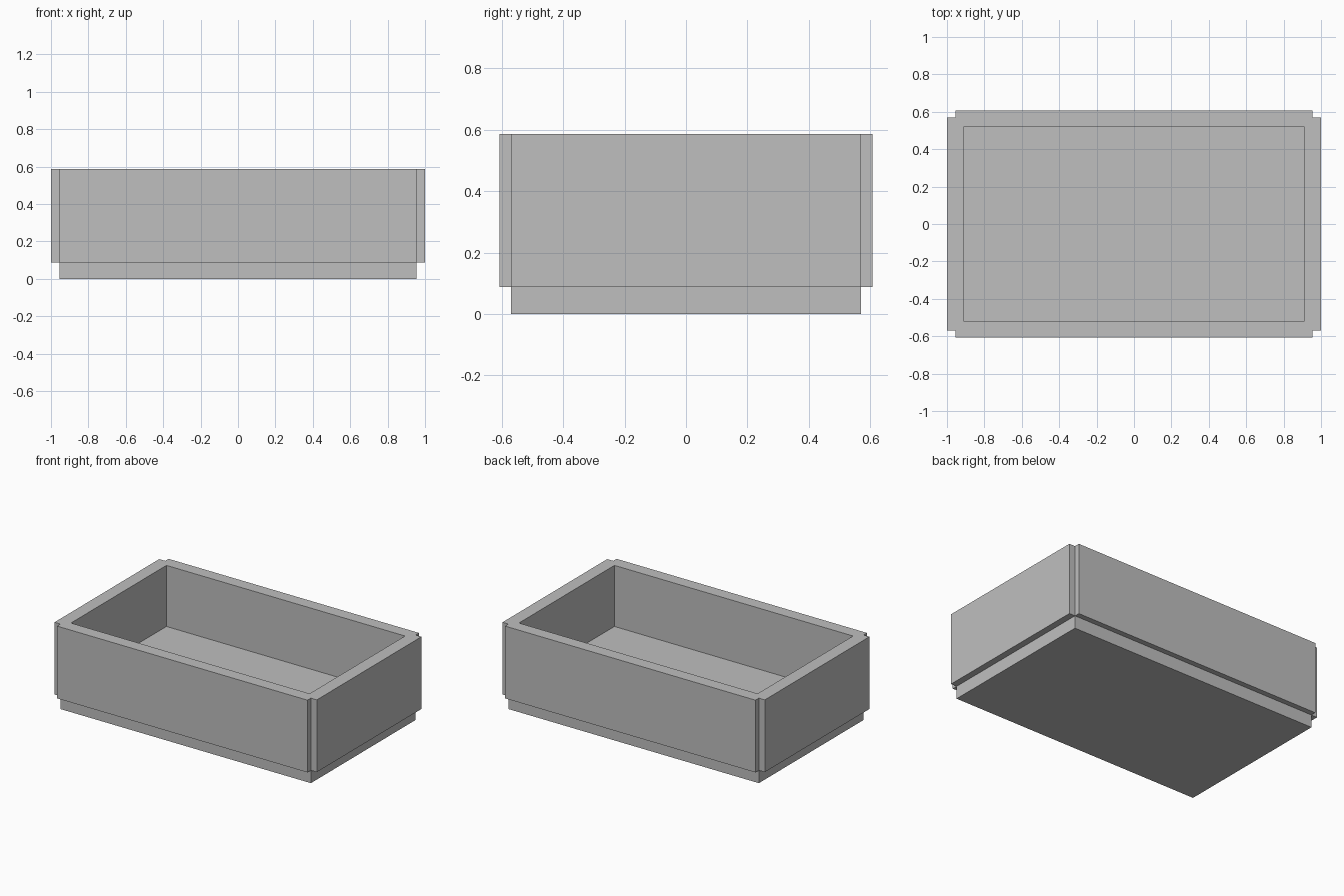
import bpy
import bmesh
from mathutils import Vector

if "Cube" in bpy.data.objects:
    bpy.data.objects.remove(bpy.data.objects["Cube"], do_unlink=True)

CORE = Vector((0.955, 0.57))      # half size of the main body
OUTER = Vector((1.0, 0.607))      # half size across the raised side panels
CAVITY = Vector((0.91, 0.52))     # half size of the opening
PANEL_Z, TOP_Z, FLOOR_Z = 0.088, 0.586, 0.165


def extrude(bm, face, offset):
    """Extrude one face, drop the face left behind, return the new cap."""
    new = bmesh.ops.extrude_face_region(bm, geom=[face])["geom"]
    cap = next(g for g in new if isinstance(g, bmesh.types.BMFace))
    if face.is_valid:
        bmesh.ops.delete(bm, geom=[face], context="FACES_ONLY")
    bmesh.ops.translate(bm, verts=cap.verts, vec=offset)
    return cap


grey = bpy.data.materials.new("plain grey")
grey.use_nodes = True
colour = (0.52, 0.52, 0.52, 1)
grey.diffuse_color = colour
grey.node_tree.nodes["Principled BSDF"].inputs["Base Color"].default_value = colour

bm = bmesh.new()

# Recessed plinth
bmesh.ops.create_cube(bm, size=2)
for v in bm.verts:
    v.co = (v.co.x * CORE.x, v.co.y * CORE.y, PANEL_Z if v.co.z > 0 else 0)
bm.normal_update()
top = max(bm.faces, key=lambda f: f.calc_center_median().z)

# Body walls above the plinth
top = extrude(bm, top, Vector((0, 0, TOP_Z - PANEL_Z)))
bm.normal_update()

# Open cavity with a flat floor
bmesh.ops.inset_region(bm, faces=[top], thickness=0.03)
for v in top.verts:
    v.co.x = CAVITY.x if v.co.x > 0 else -CAVITY.x
    v.co.y = CAVITY.y if v.co.y > 0 else -CAVITY.y
extrude(bm, top, Vector((0, 0, FLOOR_Z - TOP_Z)))
bm.normal_update()

# Raised panels on the four outer walls, leaving notched corners
walls = [f for f in bm.faces
         if abs(f.normal.z) < 0.1
         and min(v.co.z for v in f.verts) > PANEL_Z - 0.01
         and f.normal.dot(f.calc_center_median()) > 0]
for wall in walls:
    n = wall.normal.copy()
    depth = OUTER - CORE
    extrude(bm, wall, Vector((n.x * depth.x, n.y * depth.y, 0)))

bmesh.ops.recalc_face_normals(bm, faces=bm.faces)
mesh = bpy.data.meshes.new("open_box")
bm.to_mesh(mesh)
bm.free()
mesh.materials.append(grey)
box = bpy.data.objects.new("open_box", mesh)
bpy.context.collection.objects.link(box)
